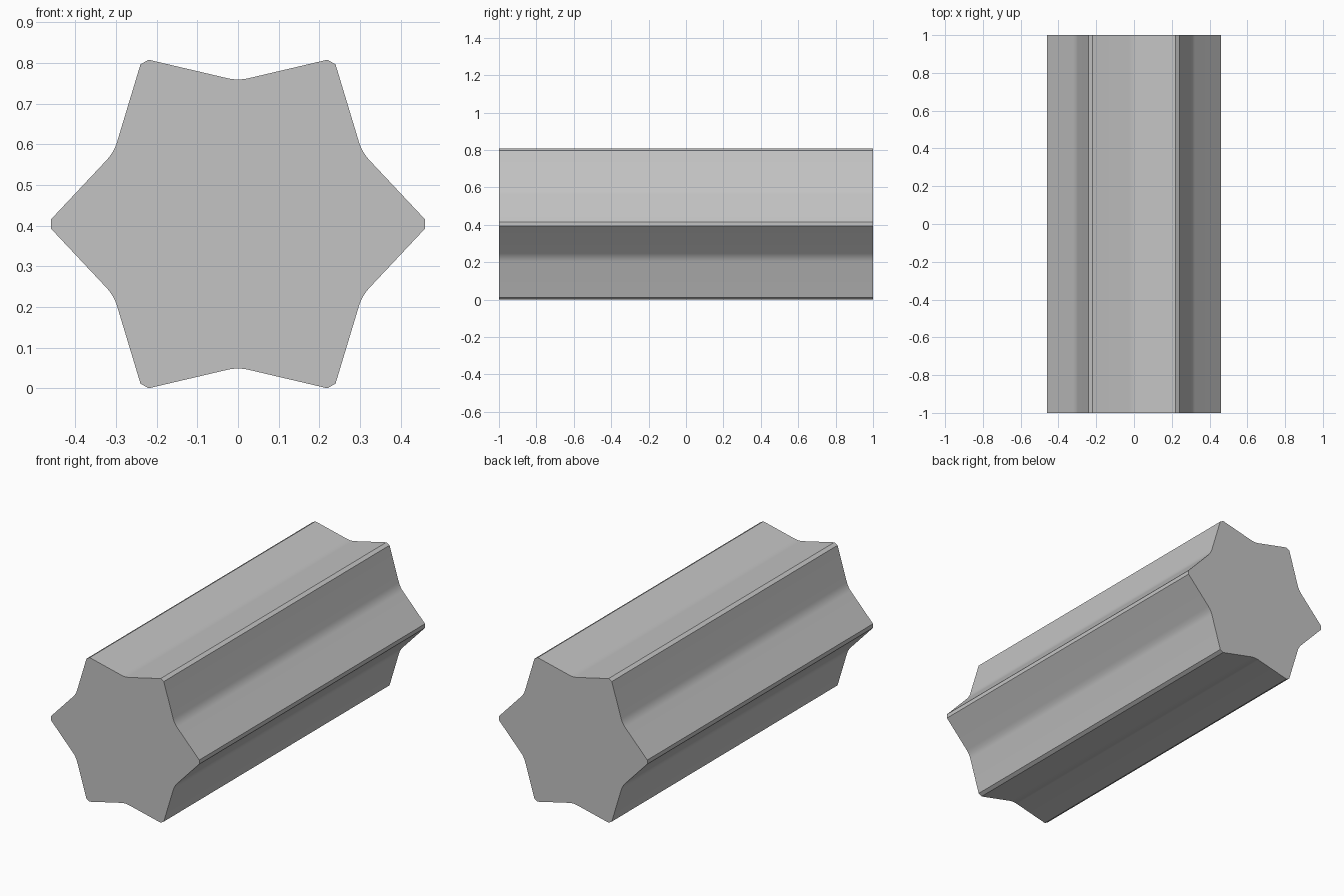
import bpy, bmesh
from math import radians, sin, cos, tan
from mathutils import Matrix, Vector

cube = bpy.data.objects.get("Cube")
if cube:
    bpy.data.objects.remove(cube, do_unlink=True)

LENGTH = 2.0
TIP_X, TIP_Z = 0.22, 0.404      # corner of a blunt ridge, from the axis
SLOPE = radians(13.2)           # tilt of each flank
FILLET_X = 0.026                # half width of the rounded valley
STEPS = 6

# One sixth of the star: ridge corner, rounded valley, ridge corner
radius = FILLET_X / sin(SLOPE)
floor_z = TIP_Z - (TIP_X - FILLET_X) * tan(SLOPE) - radius * (1 - cos(SLOPE))
sector = [Vector((TIP_X, 0, TIP_Z))]
for i in range(STEPS + 1):
    a = SLOPE * (1 - 2 * i / STEPS)
    sector.append(Vector((radius * sin(a), 0, floor_z + radius * (1 - cos(a)))))
sector.append(Vector((-TIP_X, 0, TIP_Z)))

# Repeat the sector around the axis and extrude it along y
bm = bmesh.new()
verts = []
for k in range(6):
    turn = Matrix.Rotation(radians(-60 * k), 3, 'Y')
    for p in sector:
        q = turn @ p
        verts.append(bm.verts.new((q.x, -LENGTH / 2, q.z + TIP_Z)))
cap = bm.faces.new(verts)
extruded = bmesh.ops.extrude_face_region(bm, geom=[cap], use_keep_orig=True)
back = [g for g in extruded["geom"] if isinstance(g, bmesh.types.BMVert)]
bmesh.ops.translate(bm, verts=back, vec=(0, LENGTH, 0))
bmesh.ops.recalc_face_normals(bm, faces=bm.faces)

mesh = bpy.data.meshes.new("star_bar")
bm.to_mesh(mesh)
bm.free()
bar = bpy.data.objects.new("star_bar", mesh)
bpy.context.collection.objects.link(bar)

# Plain grey
grey = bpy.data.materials.new("light_grey")
grey.use_nodes = True
colour = (0.55, 0.55, 0.55, 1)
grey.diffuse_color = colour
grey.node_tree.nodes["Principled BSDF"].inputs["Base Color"].default_value = colour
mesh.materials.append(grey)

# Smooth valleys, crisp ridges and ends
bpy.ops.object.select_all(action='DESELECT')
bar.select_set(True)
bpy.context.view_layer.objects.active = bar
bpy.ops.object.shade_smooth_by_angle(angle=radians(30))
